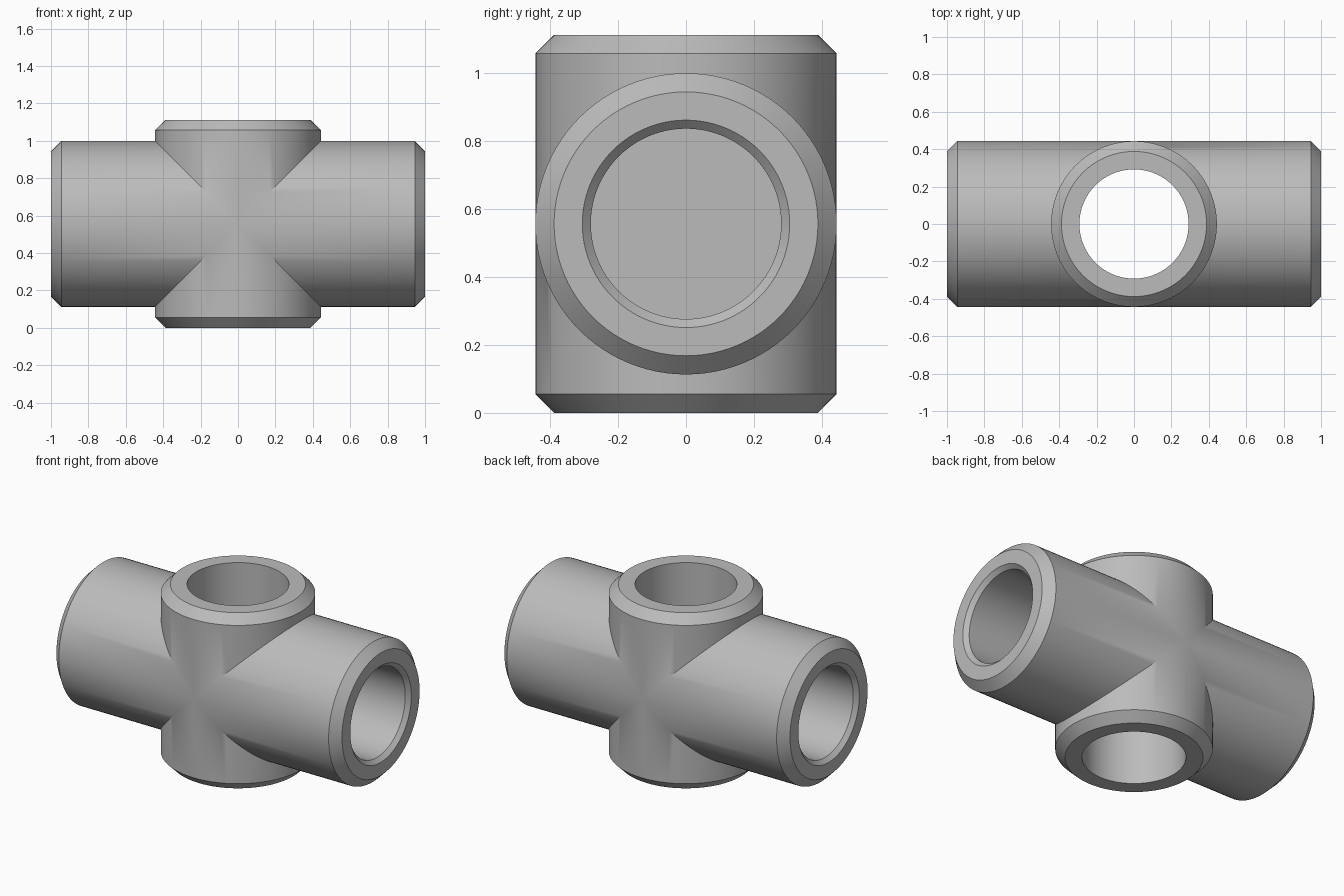
import bpy
import bmesh
from math import cos, sin, tau

SIDES = 96
R, HALF_X, HALF_Z = 0.443, 1.0, 0.556   # outer radius and half lengths
BEVEL = 0.055                           # end chamfer
BORE = 0.28                             # side socket radius
SOCKET_FLOOR = 0.5                      # where the side sockets stop

default = bpy.data.objects.get("Cube")
if default:
    bpy.data.objects.remove(default, do_unlink=True)

grey = bpy.data.materials.new("plain grey")
grey.use_nodes = True
colour = (0.5, 0.5, 0.5, 1)
grey.diffuse_color = colour
grey.node_tree.nodes["Principled BSDF"].inputs["Base Color"].default_value = colour


def turned(name, profile, axis):
    """Closed solid turned about x or z from (position, radius) pairs."""
    bm = bmesh.new()
    rings = []
    for pos, rad in profile:
        ring = []
        for i in range(SIDES):
            c, s = rad * cos(tau * i / SIDES), rad * sin(tau * i / SIDES)
            ring.append(bm.verts.new((pos, s, c) if axis == "x" else (c, s, pos)))
        rings.append(ring)
    for a, b in zip(rings, rings[1:]):
        for i in range(SIDES):
            j = (i + 1) % SIDES
            bm.faces.new((a[i], a[j], b[j], b[i]))
    bm.faces.new(rings[0])
    bm.faces.new(rings[-1])
    bmesh.ops.recalc_face_normals(bm, faces=bm.faces)
    mesh = bpy.data.meshes.new(name)
    bm.to_mesh(mesh)
    bm.free()
    mesh.materials.append(grey)
    obj = bpy.data.objects.new(name, mesh)
    bpy.context.collection.objects.link(obj)
    return obj


def outer(half):
    return [(-half, R - BEVEL), (-half + BEVEL, R), (half - BEVEL, R), (half, R - BEVEL)]


def combine(target, other, operation):
    mod = target.modifiers.new(operation, "BOOLEAN")
    mod.operation, mod.object, mod.solver = operation, other, "EXACT"
    bpy.ops.object.modifier_apply(modifier=mod.name)
    bpy.data.objects.remove(other, do_unlink=True)


# Crossing tubes
body = turned("cross_fitting", outer(HALF_X), "x")
bpy.ops.object.select_all(action="DESELECT")
bpy.context.view_layer.objects.active = body
body.select_set(True)
combine(body, turned("upright_tube", outer(HALF_Z), "z"), "UNION")

# Upright through bore
combine(body, turned("upright_bore", [(-0.7, 0.292), (0.7, 0.292)], "z"), "DIFFERENCE")

# Blind side sockets with countersunk mouths
for side in (-1, 1):
    socket = [(side * SOCKET_FLOOR, BORE), (side * (HALF_X - 0.025), BORE),
              (side * HALF_X, BORE + 0.025), (side * 1.1, BORE + 0.025)]
    combine(body, turned("side_socket", socket, "x"), "DIFFERENCE")

body.location.z = HALF_Z
bpy.ops.object.shade_smooth_by_angle(angle=0.52)
